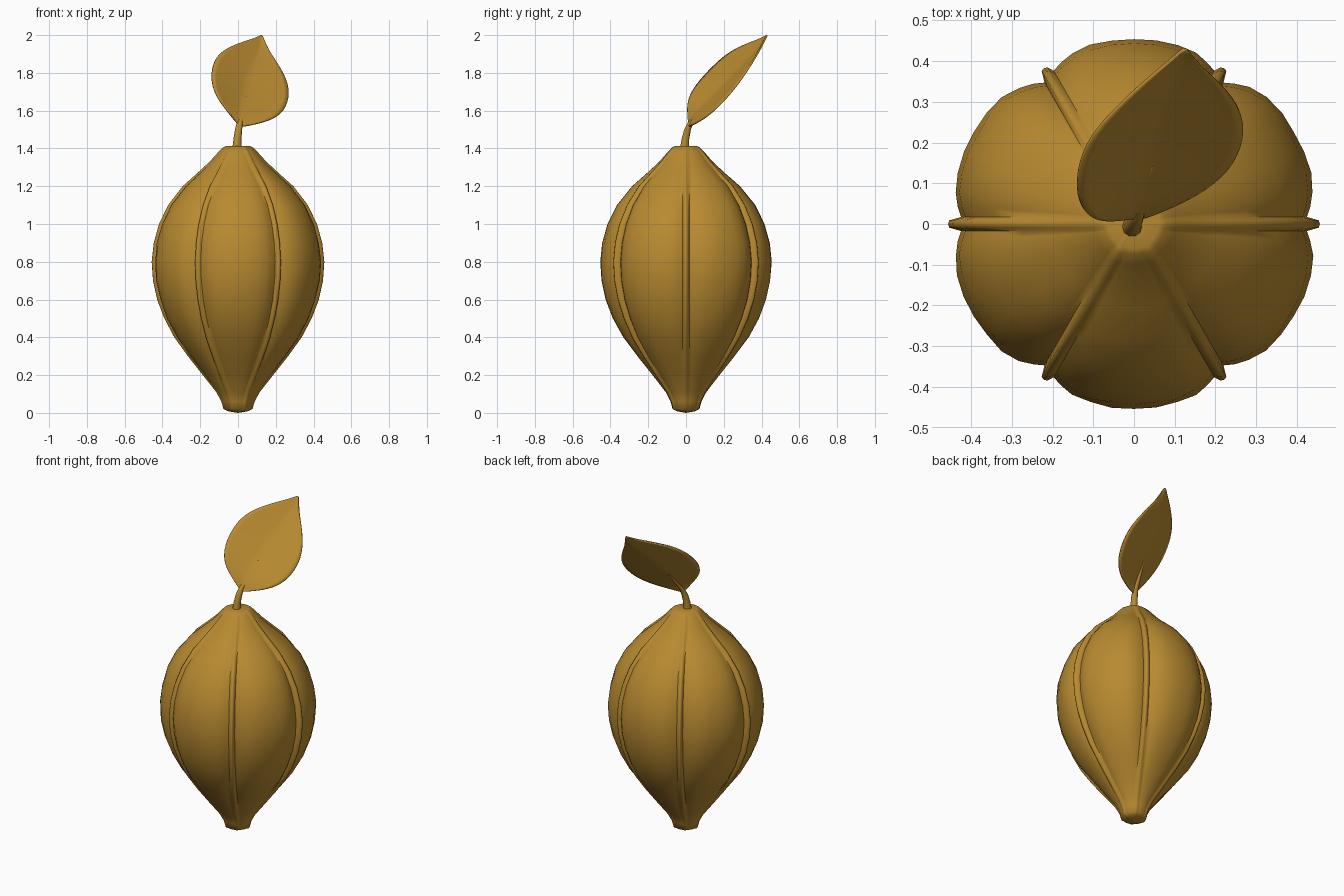
import bpy, bmesh, math, random
from mathutils import Vector

if "Cube" in bpy.data.objects:
    bpy.data.objects.remove(bpy.data.objects["Cube"])

random.seed(4)
gold = bpy.data.materials.new("golden_brown")
gold.diffuse_color = (0.48, 0.255, 0.03, 1)
gold.use_nodes = True
gold.node_tree.nodes["Principled BSDF"].inputs["Base Color"].default_value = gold.diffuse_color


def finish(name, bm, smooth_angle=50):
    bmesh.ops.recalc_face_normals(bm, faces=bm.faces)
    me = bpy.data.meshes.new(name)
    bm.to_mesh(me)
    bm.free()
    ob = bpy.data.objects.new(name, me)
    bpy.context.collection.objects.link(ob)
    me.materials.append(gold)
    bpy.ops.object.select_all(action='DESELECT')
    ob.select_set(True)
    bpy.context.view_layer.objects.active = ob
    bpy.ops.object.shade_smooth_by_angle(angle=math.radians(smooth_angle))
    return ob


def skin(bm, rings, closed=True):
    n = len(rings[0])
    for a, b in zip(rings, rings[1:]):
        for i in range(n if closed else n - 1):
            j = (i + 1) % n
            bm.faces.new((a[i], a[j], b[j], b[i]))


# Pod: six swollen lobes separated by thin raised ribs
profile = [(0.008, 0.05), (0.02, 0.077), (0.06, 0.088), (0.11, 0.115), (0.2, 0.186),
           (0.3, 0.265), (0.4, 0.337), (0.5, 0.39), (0.6, 0.428), (0.7, 0.45),
           (0.8, 0.457), (0.9, 0.446), (1.0, 0.418), (1.1, 0.37), (1.2, 0.293),
           (1.27, 0.215), (1.33, 0.15), (1.38, 0.105), (1.405, 0.08), (1.412, 0.065)]
bm = bmesh.new()
rings = []
for z, r in profile:
    swell = min(1, max(0, (r - 0.07) / 0.3))
    rib = min(math.radians(6), 0.012 / r)        # half width of a rib
    groove = rib * 1.55
    lobe = math.radians(30) - groove
    low, high = 0.935 - 0.005 * swell, 0.925 + 0.068 * swell
    # angle from the rib and radius factor across half a lobe
    half = [(groove, low)]
    half += [(groove + lobe * t, low + f * (high - low))
             for t, f in ((0.12, 0.36), (0.28, 0.74), (0.5, 0.94), (0.75, 1.0))]
    sector = half + [(math.radians(30), high)]
    sector += [(math.radians(60) - a, f) for a, f in reversed(half)]
    ring = []
    for s in range(6):
        # side ribs stand out a little more than the diagonal ones
        crest = 1.0 if s % 3 == 0 else 1 - 0.032 * swell
        next_crest = 1.0 if (s + 1) % 3 == 0 else 1 - 0.032 * swell
        points = [(0, crest), (rib * 0.75, crest - 0.007)] + sector
        points += [(math.radians(60) - rib * 0.75, next_crest - 0.007)]
        for k, (a, f) in enumerate(points):
            ang = a + s * math.pi / 3
            if 2 <= k <= 12:
                # side lobes sink softly toward the diagonal ribs
                off = min(abs(math.degrees(ang) - d) for d in (60, 120, 240, 300))
                if s not in (1, 4):
                    f -= 0.035 * swell * max(0, 1 - off / 19)
                if 4 <= k <= 10:
                    f += random.uniform(-0.005, 0.004) * swell
            rad = r * f
            ring.append(bm.verts.new((rad * math.cos(ang), rad * math.sin(ang), z)))
    rings.append(ring)
skin(bm, rings)
for ring, z in ((rings[0], 0.0), (rings[-1], 1.412)):
    c = bm.verts.new((0, 0, z))
    for i in range(len(ring)):
        bm.faces.new((ring[i], ring[(i + 1) % len(ring)], c))
finish("pod", bm, 60)

# Stem: short curved tube that thins out behind the leaf as its midrib
bm = bmesh.new()
rings = []
for x, y, z, r in [(-0.005, -0.008, 1.40, 0.025), (-0.003, -0.003, 1.45, 0.021),
                   (0.003, 0.008, 1.50, 0.019), (0.010, 0.026, 1.54, 0.016),
                   (0.018, 0.060, 1.58, 0.012), (0.028, 0.10, 1.633, 0.009),
                   (0.044, 0.145, 1.68, 0.006)]:
    rings.append([bm.verts.new((x + r * math.cos(i * math.pi / 5),
                                y + r * math.sin(i * math.pi / 5), z)) for i in range(10)])
skin(bm, rings)
bm.faces.new(rings[0])
bm.faces.new(rings[-1])
finish("stem", bm)

# Leaf: rows of left edge and right edge, folded along the midrib
rows = [((-0.003, 0.015, 1.53), (0.025, 0.015, 1.515)),
        ((-0.075, 0.005, 1.62), (0.10, 0.045, 1.53)),
        ((-0.122, 0.022, 1.69), (0.18, 0.085, 1.552)),
        ((-0.145, 0.085, 1.775), (0.25, 0.15, 1.60)),
        ((-0.128, 0.18, 1.87), (0.275, 0.235, 1.69)),
        ((-0.075, 0.255, 1.925), (0.255, 0.295, 1.77)),
        ((0.02, 0.345, 1.962), (0.212, 0.345, 1.845)),
        ((0.085, 0.398, 1.982), (0.16, 0.39, 1.92)),
        ((0.122, 0.43, 2.0), (0.132, 0.426, 1.994))]
bm = bmesh.new()
grid = []
for left, right in rows:
    L, R = Vector(left), Vector(right)
    width = (R - L).length
    fold = Vector((-0.01, 0.042, -0.042)) * width
    grid.append([bm.verts.new(L.lerp(R, t) + fold * s)
                 for t, s in ((0, 0), (0.24, 0.65), (0.45, 1.15), (0.74, 0.6), (1, 0))])
skin(bm, grid, closed=False)
crease = bm.edges.layers.float.new("crease_edge")
for a, b in zip(grid, grid[1:]):
    bm.edges.get((a[2], b[2]))[crease] = 0.6
leaf = finish("leaf", bm)
sub = leaf.modifiers.new("smooth", 'SUBSURF')
sub.levels = sub.render_levels = 2
thick = leaf.modifiers.new("thickness", 'SOLIDIFY')
thick.thickness = 0.008
thick.offset = 0
